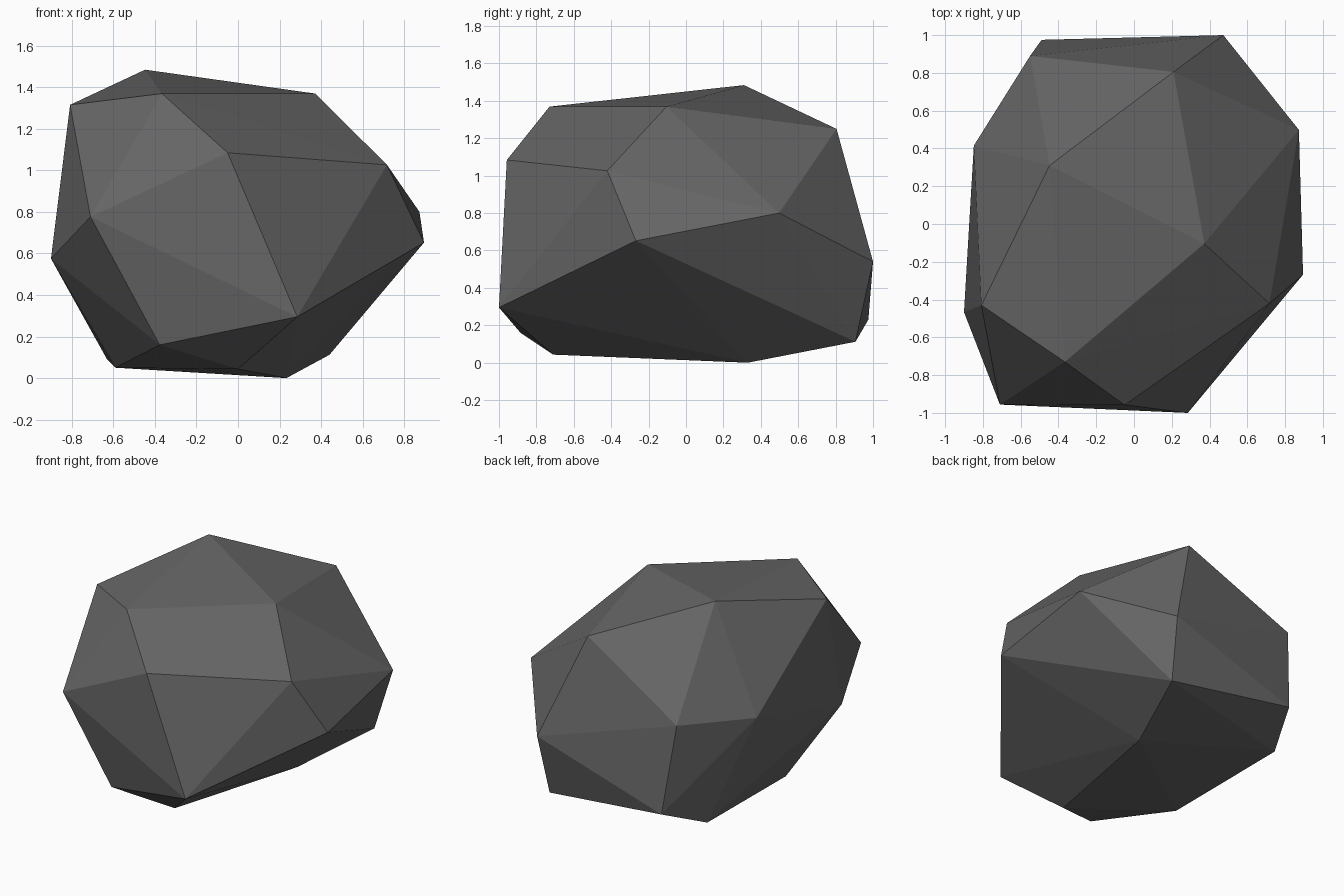
import bpy
import bmesh

# Corner points of the faceted boulder, by height band
top = [(-.447, .31, 1.484), (-.808, -.43, 1.315), (-.366, -.73, 1.369),
       (.372, -.104, 1.369), (.209, .805, 1.25)]
upper = [(-.05, -.958, 1.084), (.717, -.421, 1.026), (.873, .498, .80),
         (-.55, .89, .845), (-.848, .415, .80), (-.71, -.956, .776)]
lower = [(.895, -.268, .652), (-.90, -.467, .575), (.473, 1.0, .54),
         (.285, -1.0, .295), (-.489, .975, .23)]
base = [(-.377, -.885, .16), (.44, .906, .112), (-.63, .66, .09),
        (-.59, -.28, .05), (0, -.71, .043), (.233, .33, 0)]

# Wrap the points in a flat-faced hull
bm = bmesh.new()
for p in top + upper + lower + base:
    bm.verts.new(p)
bmesh.ops.convex_hull(bm, input=bm.verts[:])
bmesh.ops.recalc_face_normals(bm, faces=bm.faces[:])
mesh = bpy.data.meshes.new("boulder")
bm.to_mesh(mesh)
bm.free()

# Dark grey stone
stone = bpy.data.materials.new("dark grey stone")
stone.diffuse_color = (.13, .13, .13, 1)
mesh.materials.append(stone)
boulder = bpy.data.objects.new("boulder", mesh)
bpy.context.collection.objects.link(boulder)
